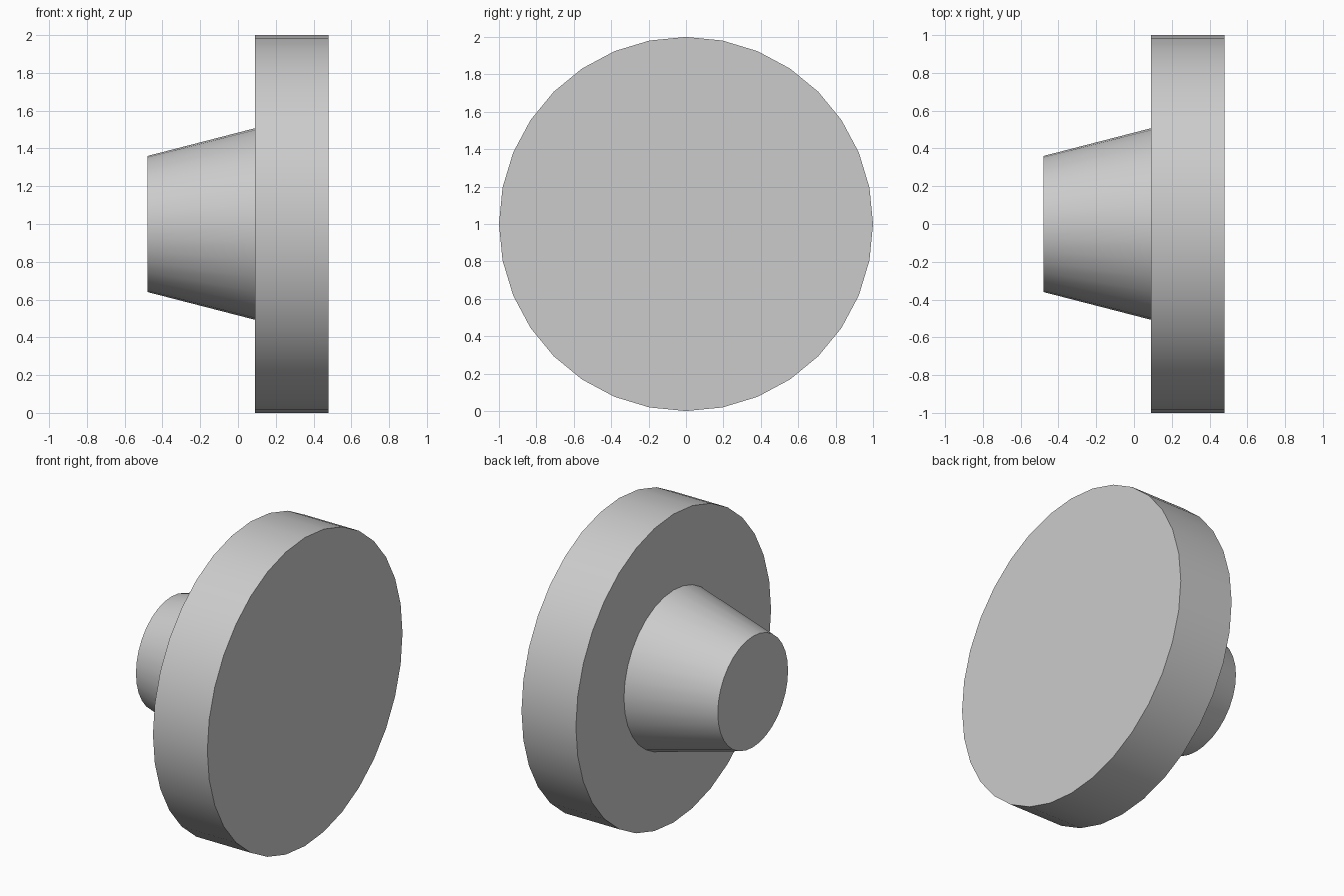
import bpy, bmesh
from math import cos, sin, pi, radians

if "Cube" in bpy.data.objects:
    bpy.data.objects.remove(bpy.data.objects["Cube"])

SIDES = 32
CENTRE_Z = 1.0
# Knob profile as (x, radius): tapered stem, then wide flat disc
PROFILE = [(-0.48, 0.36), (0.09, 0.507), (0.09, 1.0), (0.48, 1.0)]

bm = bmesh.new()


def ring(x, r):
    return [bm.verts.new((x, r * sin(2 * pi * i / SIDES), CENTRE_Z + r * cos(2 * pi * i / SIDES)))
            for i in range(SIDES)]


# Revolve the profile around the x axis and cap both ends
rings = [ring(x, r) for x, r in PROFILE]
for a, b in zip(rings, rings[1:]):
    for i in range(SIDES):
        j = (i + 1) % SIDES
        bm.faces.new((a[i], a[j], b[j], b[i]))
bm.faces.new(rings[0])
bm.faces.new(rings[-1])
bmesh.ops.recalc_face_normals(bm, faces=bm.faces[:])

mesh = bpy.data.meshes.new("round_knob")
bm.to_mesh(mesh)
bm.free()
knob = bpy.data.objects.new("round_knob", mesh)
bpy.context.collection.objects.link(knob)

# Smooth the round walls, keep the rims sharp
bpy.context.view_layer.objects.active = knob
knob.select_set(True)
bpy.ops.object.shade_smooth_by_angle(angle=radians(30))
